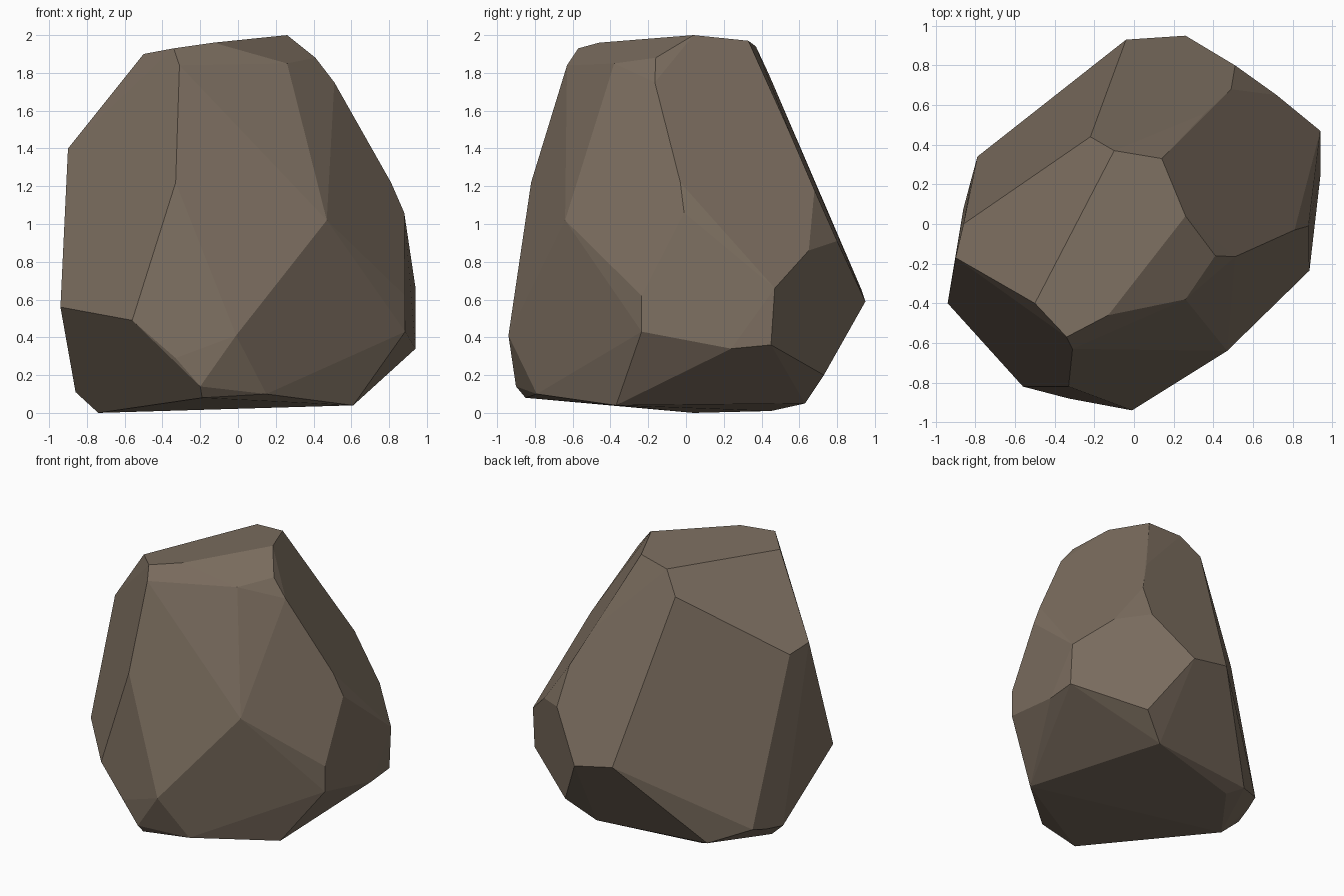
import bpy, bmesh
from math import radians

# Corners of the chipped boulder, grouped by zone (convex, so the hull gives the facets)
crown = [(.26, .04, 2.0), (.14, .33, 1.97), (-.10, .37, 1.94), (-.50, -.40, 1.9),
         (-.34, -.57, 1.93), (-.13, -.46, 1.96), (.26, -.38, 1.85), (.41, -.16, 1.88),
         (-.22, .44, 1.79), (-.31, -.63, 1.84), (.51, -.165, 1.75)]
upper = [(-.90, -.17, 1.4), (-.86, 0, 1.36), (-.33, -.82, 1.22), (.47, -.64, 1.02),
         (.81, -.03, 1.22), (.88, -.01, 1.06), (.49, .68, 1.18), (.36, .56, 1.46)]
belly = [(.51, .80, .91), (.72, .65, .86), (.94, .47, .66), (.26, .95, .59),
         (-.04, .93, .65), (-.94, -.40, .56), (-.56, -.82, .49), (-.01, -.94, .41),
         (.885, -.235, .62), (.885, -.235, .43), (.94, .45, .36), (.94, .24, .34)]
base = [(-.33, -.88, .29), (-.20, -.90, .14), (.49, .73, .2), (-.79, .34, .16),
        (-.82, .23, .13), (-.86, .08, .11), (-.19, -.85, .08), (.15, -.79, .10),
        (.61, -.37, .04), (.30, .63, .05), (-.54, .52, .06), (-.44, .45, .01),
        (-.74, .04, 0)]

bm = bmesh.new()
for p in crown + upper + belly + base:
    bm.verts.new(p)
hull = bmesh.ops.convex_hull(bm, input=bm.verts)
loose = {g for g in hull["geom_interior"] + hull["geom_unused"]
         if isinstance(g, bmesh.types.BMVert)}
bmesh.ops.delete(bm, geom=list(loose), context='VERTS')
# Merge hull triangles into broad flat facets
bmesh.ops.dissolve_limit(bm, angle_limit=radians(4), verts=bm.verts, edges=bm.edges)
bmesh.ops.recalc_face_normals(bm, faces=bm.faces)

mesh = bpy.data.meshes.new("boulder")
bm.to_mesh(mesh)
bm.free()
boulder = bpy.data.objects.new("boulder", mesh)
bpy.context.collection.objects.link(boulder)

# Brown stone
stone = bpy.data.materials.new("brown_stone")
stone.diffuse_color = (.20, .155, .115, 1)
mesh.materials.append(stone)
